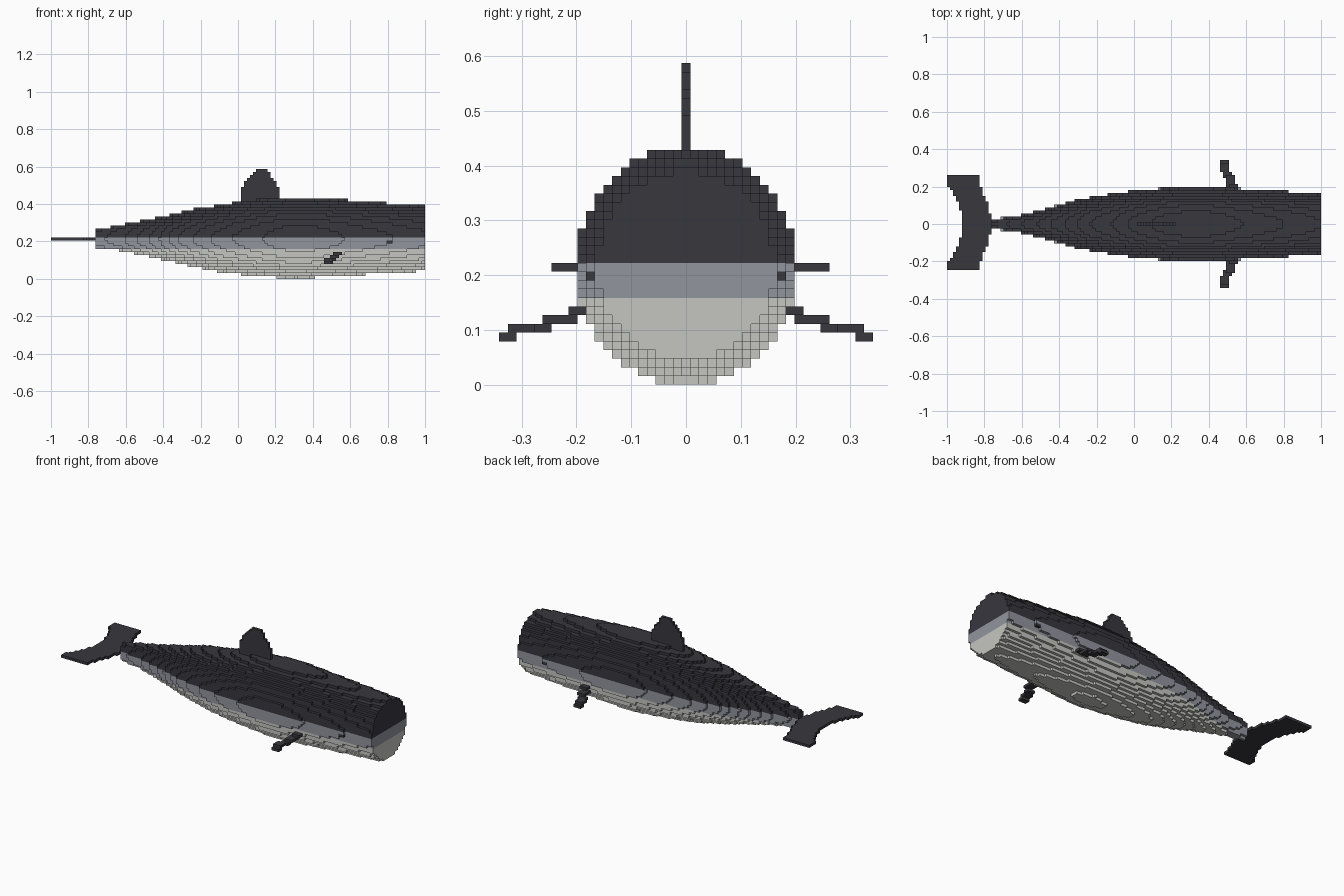
import bpy
import bmesh

V = 2 / 126          # edge length of one block
MID = 13             # block row of the body's centreline

old = bpy.data.objects.get("Cube")
if old:
    bpy.data.objects.remove(old, do_unlink=True)


def material(name, rgb):
    m = bpy.data.materials.new(name)
    m.diffuse_color = (*rgb, 1)
    m.use_nodes = True
    bsdf = next(n for n in m.node_tree.nodes if n.type == 'BSDF_PRINCIPLED')
    bsdf.inputs["Base Color"].default_value = (*rgb, 1)
    bsdf.inputs["Roughness"].default_value = 0.8
    return m


MATS = [material("charcoal", (0.040, 0.038, 0.048)),
        material("mid grey", (0.290, 0.300, 0.345)),
        material("pale grey", (0.560, 0.560, 0.535))]
DARK, GREY, PALE = range(3)

# Outward direction of each block side with its four corners
SIDES = [((1, 0, 0), ((1, 0, 0), (1, 1, 0), (1, 1, 1), (1, 0, 1))),
         ((-1, 0, 0), ((0, 0, 0), (0, 0, 1), (0, 1, 1), (0, 1, 0))),
         ((0, 1, 0), ((0, 1, 0), (0, 1, 1), (1, 1, 1), (1, 1, 0))),
         ((0, -1, 0), ((0, 0, 0), (1, 0, 0), (1, 0, 1), (0, 0, 1))),
         ((0, 0, 1), ((0, 0, 1), (1, 0, 1), (1, 1, 1), (0, 1, 1))),
         ((0, 0, -1), ((0, 0, 0), (0, 1, 0), (1, 1, 0), (1, 0, 0)))]


def build(name, cells):
    """Turn {(i, j, k): colour} blocks into one shell of exposed faces."""
    bm = bmesh.new()
    verts = {}

    def corner(p):
        if p not in verts:
            verts[p] = bm.verts.new((p[0] * V - 1, (p[1] - 0.5) * V, p[2] * V))
        return verts[p]

    for (i, j, k), colour in cells.items():
        for (dx, dy, dz), quad in SIDES:
            if (i + dx, j + dy, k + dz) not in cells:
                f = bm.faces.new([corner((i + a, j + b, k + c)) for a, b, c in quad])
                f.material_index = colour
    mesh = bpy.data.meshes.new(name)
    bm.to_mesh(mesh)
    bm.free()
    for m in MATS:
        mesh.materials.append(m)
    obj = bpy.data.objects.new(name, mesh)
    bpy.context.collection.objects.link(obj)
    return obj


def interp(points, t):
    """Straight-line lookup in a list of (position, value) points."""
    if t <= points[0][0]:
        return points[0][1]
    for (t0, v0), (t1, v1) in zip(points, points[1:]):
        if t <= t1:
            return v0 + (v1 - v0) * (t - t0) / (t1 - t0)
    return points[-1][1]


# Body radii in blocks along its length: upwards, downwards and sideways
UP = [(-.76, 3.2), (-.69, 4), (-.52, 6), (-.37, 8), (-.235, 10), (-.12, 11),
      (-.03, 12), (.08, 13), (.2, 13.6), (.33, 13.9), (.45, 13.6), (.58, 13), (.8, 12), (1, 11.1)]
DOWN = [(-.76, 3.1), (-.64, 4), (-.55, 5), (-.41, 7), (-.27, 9), (-.19, 10),
        (-.11, 11), (.01, 12), (.2, 13), (.31, 13.4), (.42, 13), (.68, 12), (.945, 11), (1, 10.8)]
WIDE = [(-.76, 1.6), (-.71, 2), (-.61, 3), (-.475, 5), (-.37, 7), (-.315, 8),
        (-.235, 9), (-.145, 10), (-.03, 11), (.13, 12), (.25, 12.6), (.35, 12.75),
        (.45, 12.5), (.57, 12), (.83, 11), (1, 10.3)]

# Body: elliptical slices, dark back, grey flank, pale belly
body = {}
for i in range(15, 126):
    x = (i + 0.5) * V - 1
    wide, up, down = interp(WIDE, x), interp(UP, x), interp(DOWN, x)
    for j in range(-12, 13):
        for k in range(27):
            d = k - MID
            if (j / wide) ** 2 + (d / (up if d > 0 else down)) ** 2 <= 1:
                body[i, j, k] = DARK if k >= 14 else GREY if k >= 10 else PALE

# Eyes: small dark blocks in the flank
for i in (113, 114):
    for j in (-11, 11):
        body[i, j, 12] = DARK
build("body", body)

# Dorsal fin: one block thick, tapering upwards
LEAD = [(26, .22), (30, .22), (33, .19), (36, .155)]
TRAIL = [(26, .016), (30, .016), (33, .048), (36, .095)]
fin = {}
for k in range(26, 37):
    for i in range(round((interp(TRAIL, k) + 1) / V), round((interp(LEAD, k) + 1) / V)):
        fin[i, 0, k] = DARK
build("dorsal_fin", fin)

# Flippers: stepped down and back, as (row, first y, last y, first x, last x)
STEPS = [(8, 11, 13, 95, 97), (7, 13, 16, 94, 96), (6, 16, 17, 93, 95),
         (6, 18, 20, 92, 94), (5, 20, 21, 92, 94)]
for name, side in (("left", 1), ("right", -1)):
    cells = {(i, side * j, k): DARK for k, j0, j1, i0, i1 in STEPS
             for j in range(j0, j1 + 1) for i in range(i0, i1 + 1)}
    # The side facing the front is the model's right side
    build("flipper_" + ("back" if side > 0 else "front"), cells)

# Tail flukes: flat plate with a notched trailing edge
NOTCH = [(4, 5), (6, 4), (9, 3), (11, 2), (12, 1), (13, 0)]
FRONT = [(2, 15), (5, 14), (9, 13), (11, 12), (13, 11)]
flukes = {}
for j in range(-15, 17):
    for i in range(round(interp(NOTCH, abs(j))), round(interp(FRONT, abs(j)))):
        flukes[i, j, MID] = DARK
build("tail_flukes", flukes)
